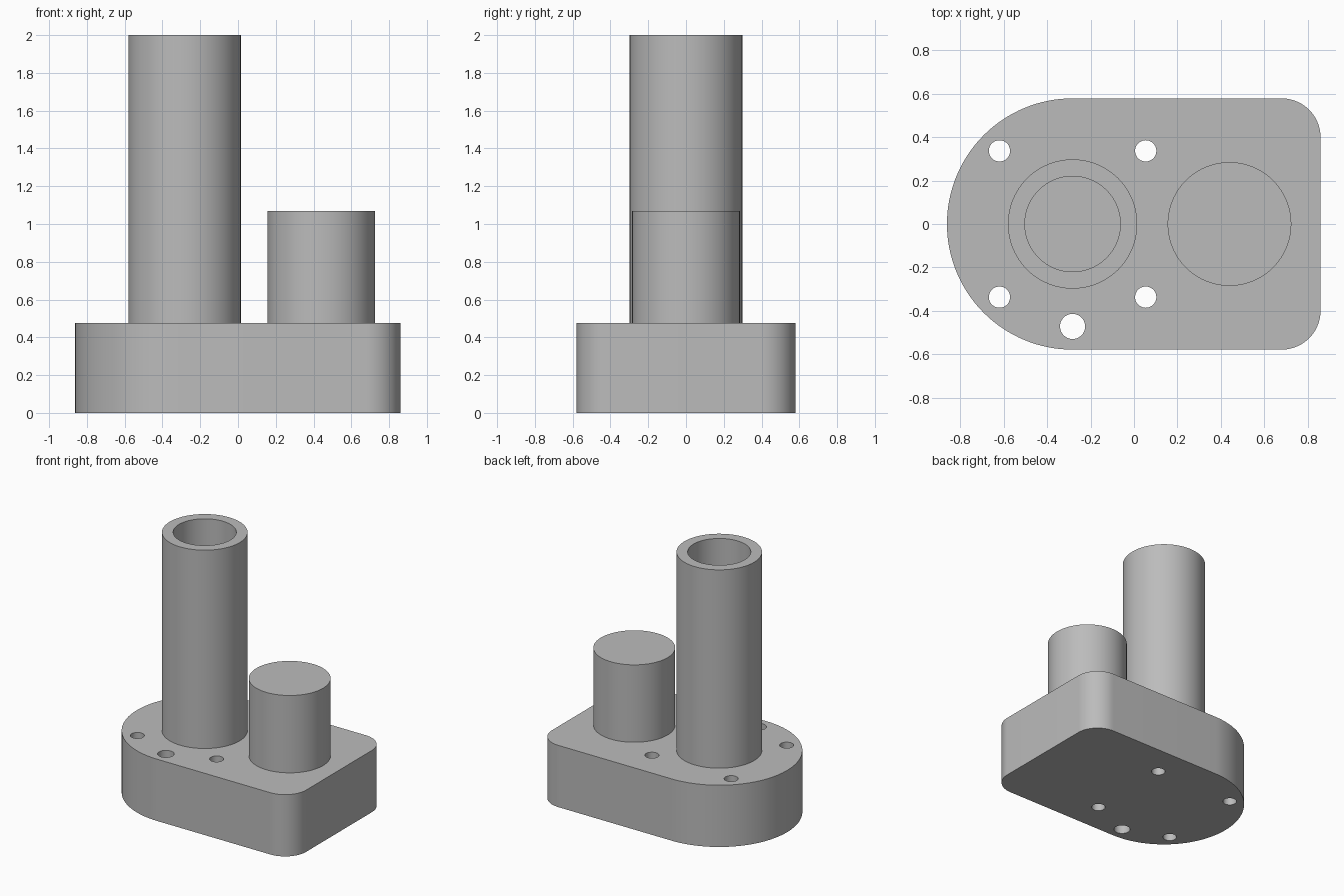
import bpy
import bmesh
from math import cos, sin, pi, radians

cube = bpy.data.objects.get("Cube")
if cube:
    bpy.data.objects.remove(cube, do_unlink=True)

grey = bpy.data.materials.new("plain grey")
grey.use_nodes = True
colour = (0.5, 0.5, 0.5, 1)
grey.diffuse_color = colour
grey.node_tree.nodes["Principled BSDF"].inputs["Base Color"].default_value = colour


def arc(x, y, r, start, end, steps):
    angles = [radians(start + (end - start) * i / steps) for i in range(steps + 1)]
    return [(x + r * cos(a), y + r * sin(a)) for a in angles]


def circle(x, y, r, steps=96):
    return arc(x, y, r, 0, 360, steps)[:-1]


def prism(name, loops, bottom, top):
    """Extrude a flat outline upward; inner loops become holes."""
    curve = bpy.data.curves.new(name + "_outline", "CURVE")
    curve.dimensions = "2D"
    curve.fill_mode = "BOTH"
    curve.extrude = (top - bottom) / 2
    for loop in loops:
        spline = curve.splines.new("POLY")
        spline.points.add(len(loop) - 1)
        for point, (x, y) in zip(spline.points, loop):
            point.co = (x, y, 0, 1)
        spline.use_cyclic_u = True
    helper = bpy.data.objects.new(name + "_outline", curve)
    bpy.context.collection.objects.link(helper)
    bpy.context.view_layer.update()
    evaluated = helper.evaluated_get(bpy.context.evaluated_depsgraph_get())
    mesh = bpy.data.meshes.new_from_object(evaluated)
    bpy.data.objects.remove(helper, do_unlink=True)

    # weld caps to walls
    bm = bmesh.new()
    bm.from_mesh(mesh)
    bmesh.ops.remove_doubles(bm, verts=bm.verts, dist=0.0001)
    bmesh.ops.translate(bm, verts=bm.verts, vec=(0, 0, (top + bottom) / 2))
    bmesh.ops.recalc_face_normals(bm, faces=bm.faces)
    bmesh.ops.dissolve_limit(bm, angle_limit=radians(0.5), verts=bm.verts, edges=bm.edges)
    bm.to_mesh(mesh)
    bm.free()

    mesh.name = name
    mesh.materials.clear()
    mesh.materials.append(grey)
    obj = bpy.data.objects.new(name, mesh)
    bpy.context.collection.objects.link(obj)
    bpy.ops.object.select_all(action="DESELECT")
    obj.select_set(True)
    bpy.context.view_layer.objects.active = obj
    bpy.ops.object.shade_smooth_by_angle(angle=radians(30))
    return obj


TUBE_X, POST_X = -0.283, 0.44
HALF, END, CORNER = 0.579, 0.86, 0.18
PLATE_TOP = 0.475

# base plate: round end, two rounded corners, five through holes
outline = arc(TUBE_X, 0, HALF, 90, 270, 64)
outline += arc(END - CORNER, CORNER - HALF, CORNER, -90, 0, 20)
outline += arc(END - CORNER, HALF - CORNER, CORNER, 0, 90, 20)
holes = [circle(TUBE_X + sx * 0.337, sy * 0.337, 0.049, 40)
         for sx in (-1, 1) for sy in (-1, 1)]
holes.append(circle(TUBE_X, -0.472, 0.058, 40))
prism("base_plate", [outline] + holes, 0, PLATE_TOP)

# tall open tube and short solid post
prism("tall_tube", [circle(TUBE_X, 0, 0.298), circle(TUBE_X, 0, 0.22)], PLATE_TOP, 2)
prism("short_post", [circle(POST_X, 0, 0.285)], PLATE_TOP, 1.07)
